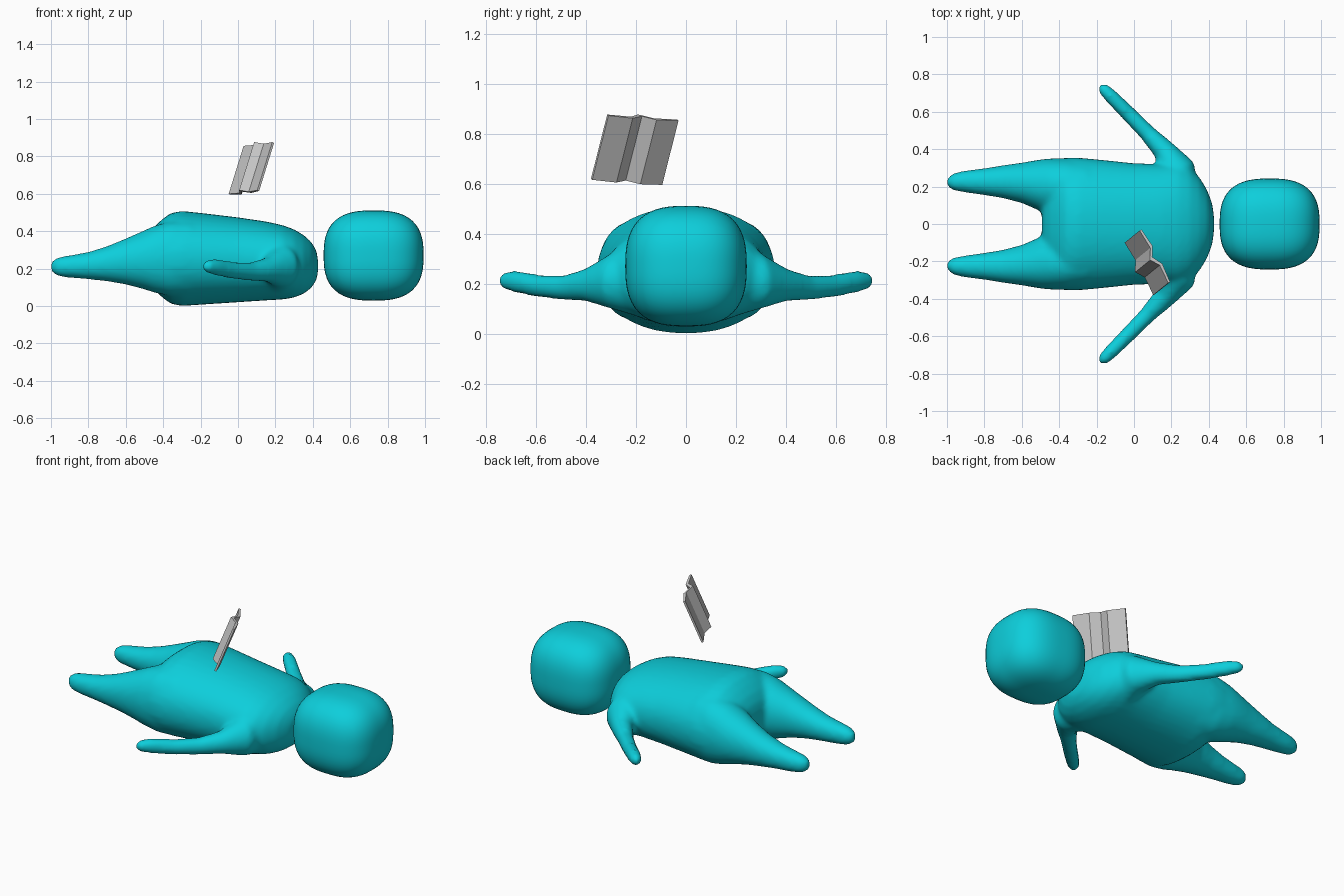
import bpy, bmesh, math
from mathutils import Vector

if "Cube" in bpy.data.objects:
    bpy.data.objects.remove(bpy.data.objects["Cube"])


def material(name, rgb):
    m = bpy.data.materials.new(name)
    m.diffuse_color = (*rgb, 1)
    m.use_nodes = True
    m.node_tree.nodes["Principled BSDF"].inputs["Base Color"].default_value = m.diffuse_color
    return m


TEAL = material("teal", (0.004, 0.62, 0.71))
GREY = material("light grey", (0.58, 0.58, 0.58))


def add_object(name, bm, mat):
    bmesh.ops.recalc_face_normals(bm, faces=bm.faces)
    mesh = bpy.data.meshes.new(name)
    bm.to_mesh(mesh)
    bm.free()
    mesh.materials.append(mat)
    obj = bpy.data.objects.new(name, mesh)
    bpy.context.collection.objects.link(obj)
    return obj


def loft(bm, stations, power=2.0, along_x=False, side=1, n=40):
    """Closed tube through (x, y, z, half width, half height) stations."""
    pts = [Vector((s[0], s[1] * side, 0)) for s in stations]
    rings = []
    for i, (x, y, z, w, h) in enumerate(stations):
        t = pts[min(i + 1, len(pts) - 1)] - pts[max(i - 1, 0)]
        d = Vector((0, 1, 0)) if along_x else Vector((-t.y, t.x, 0)).normalized()
        ring = []
        for k in range(n):
            a = 2 * math.pi * k / n
            c, s = math.cos(a), math.sin(a)
            u = math.copysign(abs(c) ** (2 / power), c) * w
            v = math.copysign(abs(s) ** (2 / power), s) * h
            ring.append(bm.verts.new(pts[i] + d * u + Vector((0, 0, z + v))))
        rings.append(ring)
    for a, b in zip(rings, rings[1:]):
        for k in range(n):
            bm.faces.new((a[k], a[(k + 1) % n], b[(k + 1) % n], b[k]))
    bm.faces.new(rings[0])
    bm.faces.new(rings[-1])


# Body: torso, legs and arms fused into one soft skin
bm = bmesh.new()
torso = [  # x, half width, bottom, top
    (0.428, 0.04, 0.18, 0.25), (0.418, 0.11, 0.135, 0.30), (0.39, 0.185, 0.095, 0.345),
    (0.35, 0.25, 0.065, 0.38), (0.30, 0.30, 0.045, 0.41), (0.24, 0.325, 0.035, 0.432),
    (0.15, 0.32, 0.03, 0.452), (0.0, 0.325, 0.02, 0.474), (-0.2, 0.346, 0.007, 0.498),
    (-0.30, 0.355, 0.0, 0.508), (-0.36, 0.355, 0.012, 0.497), (-0.41, 0.34, 0.05, 0.46),
    (-0.45, 0.30, 0.09, 0.42), (-0.48, 0.25, 0.13, 0.37), (-0.492, 0.2, 0.18, 0.32)]
loft(bm, [(x, 0, (b + t) / 2, w, (t - b) / 2) for x, w, b, t in torso], 2.15, True)

leg = [(-0.25, 0.19, 0.255, 0.15, 0.20), (-0.36, 0.20, 0.253, 0.152, 0.20),
       (-0.45, 0.205, 0.25, 0.145, 0.178), (-0.5, 0.207, 0.247, 0.138, 0.158),
       (-0.6, 0.22, 0.238, 0.108, 0.123), (-0.7, 0.226, 0.226, 0.088, 0.094),
       (-0.8, 0.226, 0.216, 0.072, 0.073), (-0.9, 0.227, 0.211, 0.059, 0.06),
       (-0.96, 0.226, 0.21, 0.048, 0.052), (-0.99, 0.224, 0.21, 0.032, 0.036),
       (-1.003, 0.223, 0.21, 0.012, 0.014)]
arm = [(0.22, 0.2, 0.22, 0.12, 0.15), (0.225, 0.30, 0.21, 0.10, 0.11),
       (0.16, 0.395, 0.195, 0.06, 0.066), (0.073, 0.485, 0.184, 0.045, 0.05),
       (-0.025, 0.585, 0.19, 0.041, 0.046), (-0.12, 0.68, 0.208, 0.039, 0.045),
       (-0.165, 0.724, 0.212, 0.032, 0.036), (-0.184, 0.743, 0.212, 0.012, 0.014)]
for side in (1, -1):
    loft(bm, leg, 2.1, True, side)
    loft(bm, arm, 2.0, False, side)
body = add_object("body", bm, TEAL)
remesh = body.modifiers.new("fuse", 'REMESH')
remesh.mode = 'VOXEL'
remesh.voxel_size = 0.014
remesh.use_smooth_shade = True
smooth = body.modifiers.new("soften", 'SMOOTH')
smooth.factor = 0.5
smooth.iterations = 10

# Head: rounded block
bm = bmesh.new()
bmesh.ops.create_cube(bm, size=2)
bmesh.ops.subdivide_edges(bm, edges=bm.edges, cuts=15, use_grid_fill=True)
P = 2.7
for v in bm.verts:
    d = Vector([math.tan(c * math.pi / 4) for c in v.co])
    d /= sum(abs(c) ** P for c in d) ** (1 / P)
    v.co = Vector((0.725 + d.x * 0.267, d.y * 0.243, 0.27 + d.z * 0.241))
for f in bm.faces:
    f.smooth = True
add_object("head", bm, TEAL)

# Open book: folded profile swept along the tilted page height
corner = Vector((-0.04, -0.095, 0.595))
width = Vector((0.153, -0.28, 0.02))
height = Vector((0.08, 0.065, 0.257))
out = Vector((0.88, 0.45, -0.38)).normalized()
pages = [(0, 0), (0.33, 0.011), (0.49, -0.021), (0.67, 0.011), (1, 0)]
cover = [(1, -0.012), (0.67, -0.006), (0.52, -0.04), (0.34, -0.006), (0, -0.012)]
bm = bmesh.new()
low = [bm.verts.new(corner + width * s + out * t) for s, t in pages + cover]
high = [bm.verts.new(v.co + height) for v in low]
n = len(low)
for i in range(n):
    j = (i + 1) % n
    bm.faces.new((low[i], low[j], high[j], high[i]))
for ring in (low, high):
    for i in range(4):
        bm.faces.new((ring[i], ring[i + 1], ring[n - 2 - i], ring[n - 1 - i]))
add_object("open_book", bm, GREY)
